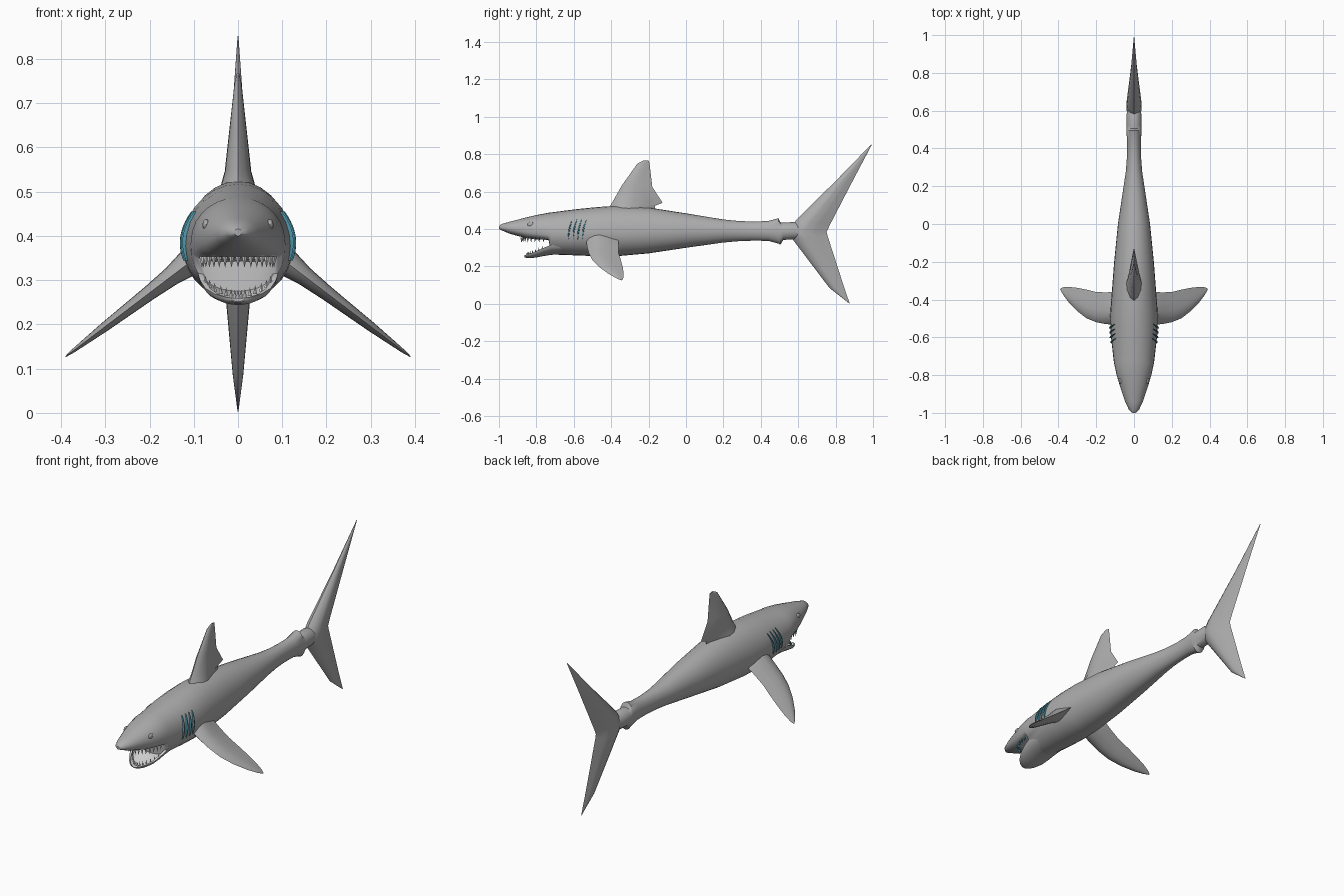
import bpy, bmesh, math
from mathutils import Vector

if "Cube" in bpy.data.objects:
    bpy.data.objects.remove(bpy.data.objects["Cube"])


def material(name, rgb):
    m = bpy.data.materials.new(name)
    m.diffuse_color = (*rgb, 1)
    m.use_nodes = True
    m.node_tree.nodes["Principled BSDF"].inputs["Base Color"].default_value = m.diffuse_color
    return m


SKIN = material("grey skin", (0.42, 0.42, 0.42))
MOUTH = material("pale mouth", (0.68, 0.68, 0.68))
TOOTH = material("white tooth", (0.85, 0.85, 0.85))
TEAL = material("teal", (0.07, 0.28, 0.36))


def finish(name, bm, mats, rule=None, angle=42):
    bmesh.ops.recalc_face_normals(bm, faces=bm.faces)
    bm.normal_update()
    for f in bm.faces:
        f.smooth = True
        if rule:
            f.material_index = rule(f)
    me = bpy.data.meshes.new(name)
    bm.to_mesh(me)
    bm.free()
    for m in mats:
        me.materials.append(m)
    me.set_sharp_from_angle(angle=math.radians(angle))
    ob = bpy.data.objects.new(name, me)
    bpy.context.collection.objects.link(ob)
    return ob


def loft(rings, bm=None):
    """Skin closed rings of points and cap both ends."""
    bm = bm or bmesh.new()
    rows = [[bm.verts.new(p) for p in r] for r in rings]
    n = len(rows[0])
    for a, b in zip(rows, rows[1:]):
        for i in range(n):
            j = (i + 1) % n
            bm.faces.new((a[i], a[j], b[j], b[i]))
    bm.faces.new(rows[0])
    bm.faces.new(rows[-1])
    return bm


def lookup(table, y):
    """Interpolated row of a table at y."""
    for a, b in zip(table, table[1:]):
        if a[0] <= y <= b[0]:
            t = (y - a[0]) / (b[0] - a[0])
            return [u + (v - u) * t for u, v in zip(a, b)]


def spow(v, p):
    return math.copysign(abs(v) ** p, v)


# Body with upper head: y, top, bottom, half width
BODY = [
    (-1, .416, .4, .008), (-.985, .427, .393, .026), (-.94, .44, .374, .047),
    (-.85, .463, .35, .077), (-.8, .475, .345, .092), (-.735, .487, .342, .106),
    (-.72, .489, .264, .108), (-.58, .507, .259, .124), (-.48, .517, .255, .126),
    (-.38, .524, .254, .119), (-.2, .515, .27, .105), (0, .484, .3, .085),
    (.2, .451, .328, .055), (.28, .443, .335, .043), (.36, .44, .338, .037),
    (.44, .443, .337, .037), (.495, .458, .322, .04), (.505, .434, .316, .041),
    (.52, .434, .342, .04), (.58, .438, .345, .04), (.65, .41, .365, .022)]
N = 28


def mid_height(y):
    if y < -.73:
        return .408 - .018 * (y + 1) / .27
    return .377 + .013 * min(1, max(0, (y + .4) / .4))


def body_ring(y, top, bot, w):
    mid = mid_height(y)
    p = 1 - .5 * (y + 1) / .27 if y < -.73 else 1   # lips are squared off
    pts = []
    for i in range(N):
        a = 2 * math.pi * i / N
        c, s = math.cos(a), math.sin(a)
        if s >= 0:
            pts.append((w * c, y, mid + (top - mid) * s))
        else:
            pts.append((w * spow(c, p), y, mid + (mid - bot) * spow(s, p)))
    return pts


def body_rule(f):
    c = f.calc_center_median()
    throat = -.736 < c.y < -.719 and f.normal.y < -.5
    roof = -.88 < c.y < -.735 and f.normal.z < -.85
    return 1 if throat or roof else 0


finish("body", loft([body_ring(*r) for r in BODY]), [SKIN, MOUTH], body_rule)


def side_x(y, z):
    """Half width of the body surface at a given place."""
    _, top, bot, w = lookup(BODY, y)
    mid = mid_height(y)
    h = top - mid if z > mid else mid - bot
    return w * math.sqrt(max(0, 1 - ((z - mid) / h) ** 2))


# Lower jaw: y, half width, lip height, bottom
JAW = [(-.864, .018, .26, .25), (-.855, .034, .263, .246), (-.835, .053, .269, .244),
       (-.8, .074, .282, .248), (-.76, .086, .3, .256), (-.72, .091, .316, .262),
       (-.66, .09, .318, .268)]


def jaw_ring(y, w, lip, bot):
    arc = [math.pi * i / 12 for i in range(13)]
    out = [(w * math.cos(a), y, lip - (lip - bot) * math.sin(a)) for a in arc]
    inner = [(-.86 * w * math.cos(a), y, lip - .75 * (lip - bot) * math.sin(a)) for a in arc]
    return out + inner


finish("lower_jaw", loft([jaw_ring(*r) for r in JAW]), [SKIN, MOUTH],
       lambda f: 1 if f.normal.z > .1 else 0)


# Teeth: small pyramids along the two lips
def teeth(name, points, height, radius):
    bm = bmesh.new()
    for p in points:
        base = [bm.verts.new(p + Vector((radius * math.cos(a), radius * math.sin(a), 0)))
                for a in (math.pi / 2 * k for k in range(4))]
        tip = bm.verts.new(p + Vector((0, 0, height)))
        bm.faces.new(base)
        for k in range(4):
            bm.faces.new((base[k], base[(k + 1) % 4], tip))
    finish(name, bm, [TOOTH, TEAL], lambda f: 1 if f.normal.y > .3 else 0, 10)


upper, lower = [], []
for i in range(17):
    a = (-1 + i / 8) * 1.45
    upper.append(Vector((.082 * math.sin(a), -.745 - .135 * math.cos(a), .354)))
for i in range(15):
    a = (-1 + i / 7) * 1.35
    y = -.745 - .105 * math.cos(a)
    _, w, lip, _ = lookup(JAW, y)
    lower.append(Vector((.9 * w * math.sin(a), y, lip - .006)))
teeth("upper_teeth", upper, -.026, .006)
teeth("lower_teeth", lower, .02, .005)


# Fins: lens sections running from a leading to a trailing point
def fin(name, sections, normal):
    normal = Vector(normal).normalized()
    prof = [(0, 0), (.08, .55), (.25, .95), (.42, 1), (.7, .55), (1, 0)]
    prof += [(u, -v) for u, v in prof[-2:0:-1]]
    rings = []
    for lead, trail, thick in sections:
        lead, trail = Vector(lead), Vector(trail)
        rings.append([lead.lerp(trail, u) + normal * v * thick for u, v in prof])
    finish(name, loft(rings), [SKIN], angle=50)


def flat(rows):
    return [((0, a, b), (0, c, d), t) for a, b, c, d, t in rows]


fin("dorsal_fin", flat([
    (-.43, .47, -.17, .47, .05), (-.405, .525, -.165, .525, .036),
    (-.39, .55, -.125, .54, .03), (-.345, .63, -.18, .625, .021),
    (-.26, .75, -.193, .735, .008), (-.225, .768, -.198, .765, .003)]), (1, 0, 0))

fin("tail_fin", flat([
    (.99, .852, .993, .85, .001), (.8, .657, .89, .655, .015),
    (.59, .45, .768, .42, .037), (.55, .39, .752, .385, .041),
    (.57, .345, .758, .36, .036), (.767, .085, .845, .09, .012),
    (.872, .003, .875, .003, .001)]), (1, 0, 0))

# Pectoral fins: span x, leading y, trailing y, half thickness
PECTORAL = [(.07, -.535, -.37, .036), (.115, -.532, -.36, .03), (.15, -.53, -.362, .022),
            (.2, -.52, -.36, .017), (.25, -.5, -.348, .014), (.3, -.462, -.338, .011),
            (.345, -.415, -.333, .007), (.375, -.375, -.335, .004), (.39, -.348, -.342, .001)]
for side, label in ((1, "right"), (-1, "left")):
    rows = []
    for x, a, b, t in PECTORAL:
        z = .336 - .76 * (x - .115)   # the fins droop evenly
        rows.append(((side * x, a, z), (side * x, b, z), t))
    fin(label + "_pectoral_fin", rows, (side * .6, 0, .8))

    # Gill slits: slim raised ribbons lying on the flank
    bm = bmesh.new()
    for g in range(4):
        rings = []
        for k in range(11):
            t = k / 10
            bow = math.sin(math.pi * t)
            z = .345 + .11 * t
            y = -.628 + g * .025 + .022 * t - .006 * bow
            x = side_x(y, z)
            r = .001 + .0035 * bow
            rings.append([(side * (x + dx), y + dy, z) for dx, dy in
                          ((-.004, -r), (.003 + r, -r * .6), (.003 + r, r * .6), (-.004, r))])
        loft(rings, bm)
    finish(label + "_gill_slits", bm, [TEAL])

    # Eye bulge, nearly flush with the head
    bm = bmesh.new()
    bmesh.ops.create_uvsphere(bm, u_segments=16, v_segments=10, radius=1)
    ex = side_x(-.83, .425) - .004
    for v in bm.verts:
        v.co = Vector((side * ex + v.co.x * .008, -.83 + v.co.y * .018, .425 + v.co.z * .013))
    finish(label + "_eye", bm, [SKIN])
